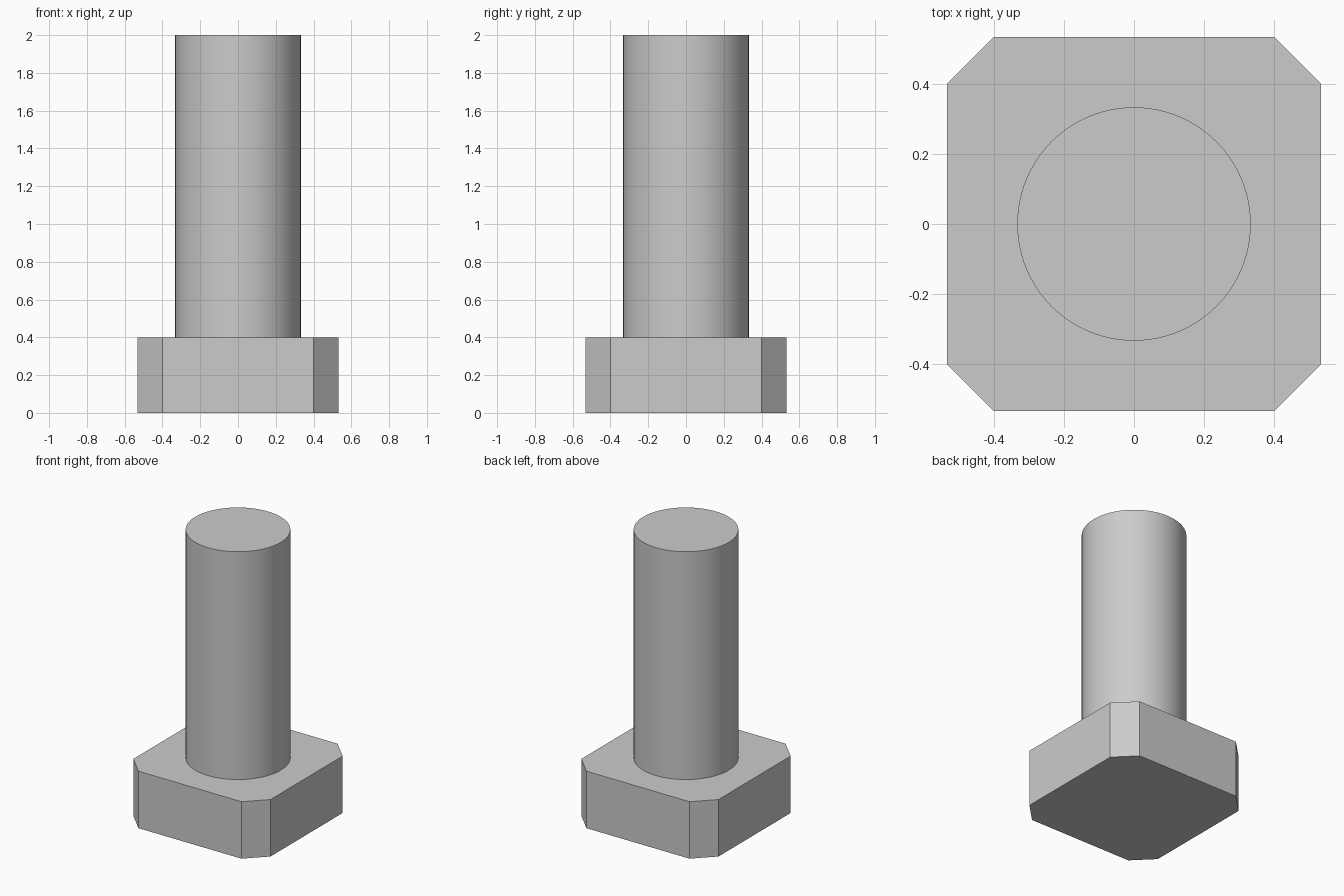
import bpy
import bmesh
import math

HEAD_HALF = 0.533
HEAD_HEIGHT = 0.4
CHAMFER = 0.133
SHANK_RADIUS = 0.333
TOTAL_HEIGHT = 2.0

default_cube = bpy.data.objects.get("Cube")
if default_cube:
    bpy.data.objects.remove(default_cube, do_unlink=True)

# Plain grey metal
steel = bpy.data.materials.new("grey_steel")
steel.use_nodes = True
steel.diffuse_color = (0.6, 0.6, 0.6, 1)
steel.node_tree.nodes["Principled BSDF"].inputs["Base Color"].default_value = (0.6, 0.6, 0.6, 1)


def add_part(name, bm):
    mesh = bpy.data.meshes.new(name)
    bm.to_mesh(mesh)
    bm.free()
    mesh.materials.append(steel)
    part = bpy.data.objects.new(name, mesh)
    bpy.context.collection.objects.link(part)
    return part


# Square head with its four upright corners cut off
bm = bmesh.new()
bmesh.ops.create_cube(bm, size=1)
for v in bm.verts:
    v.co.x *= 2 * HEAD_HALF
    v.co.y *= 2 * HEAD_HALF
    v.co.z = (v.co.z + 0.5) * HEAD_HEIGHT
uprights = [e for e in bm.edges if abs(e.verts[0].co.z - e.verts[1].co.z) > 0.1]
bmesh.ops.bevel(bm, geom=uprights, offset=CHAMFER, segments=1, affect='EDGES')
add_part("bolt_head", bm)

# Round shank standing on the head
bm = bmesh.new()
length = TOTAL_HEIGHT - HEAD_HEIGHT
bmesh.ops.create_cone(bm, cap_ends=True, segments=96, radius1=SHANK_RADIUS,
                      radius2=SHANK_RADIUS, depth=length)
bmesh.ops.translate(bm, verts=bm.verts, vec=(0, 0, HEAD_HEIGHT + length / 2))
# The end resting on the head is hidden, so leave it open
bottom = [f for f in bm.faces if f.normal.z < -0.5]
bmesh.ops.delete(bm, geom=bottom, context='FACES_ONLY')
shank = add_part("bolt_shank", bm)

bpy.ops.object.select_all(action='DESELECT')
shank.select_set(True)
bpy.context.view_layer.objects.active = shank
bpy.ops.object.shade_smooth_by_angle(angle=math.radians(30))
